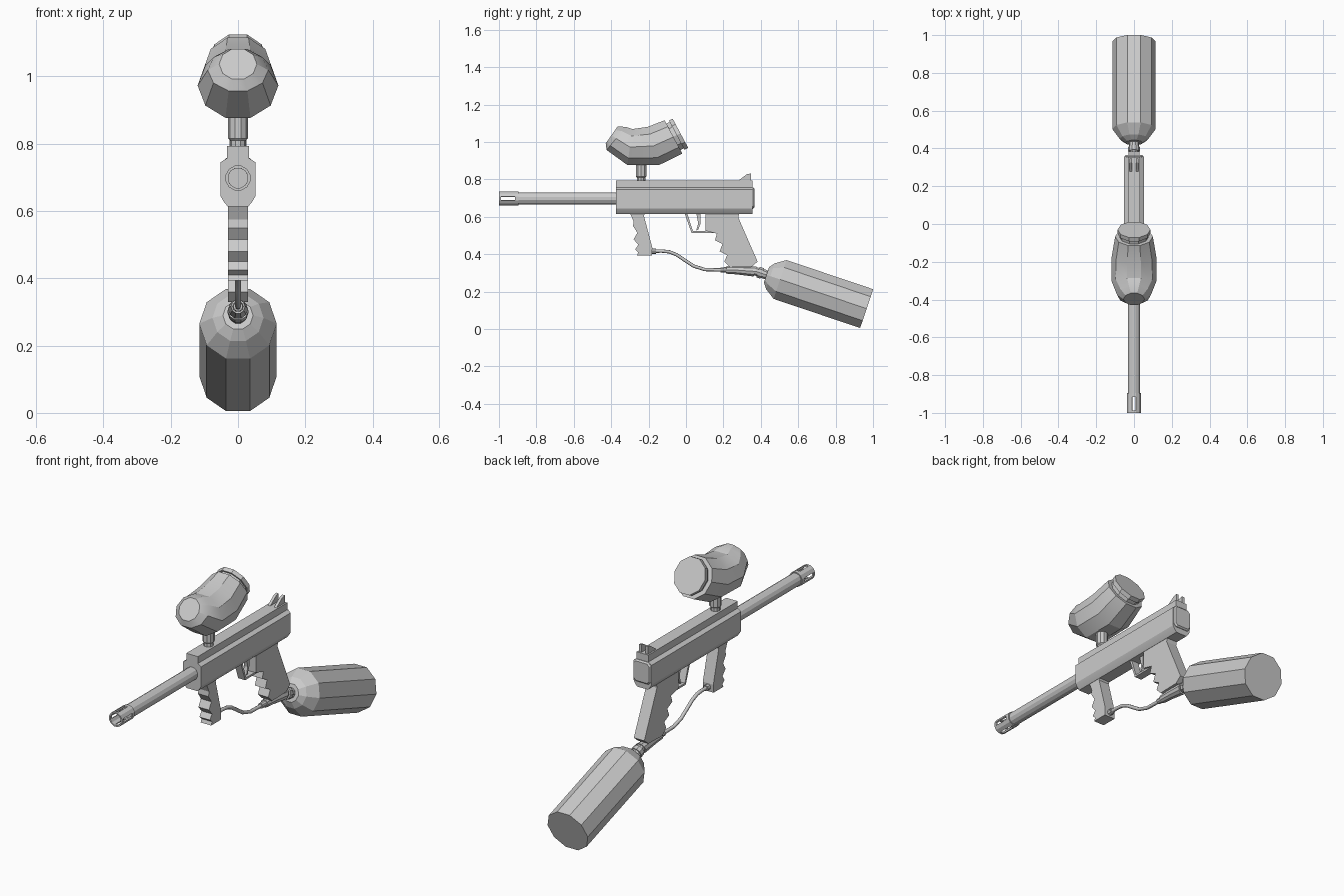
import bpy, bmesh
from math import sin, cos, pi, radians, atan2, degrees

if "Cube" in bpy.data.objects:
    bpy.data.objects.remove(bpy.data.objects["Cube"])


def finish(bm, name, smooth=None):
    bmesh.ops.recalc_face_normals(bm, faces=bm.faces)
    me = bpy.data.meshes.new(name)
    bm.to_mesh(me)
    bm.free()
    ob = bpy.data.objects.new(name, me)
    bpy.context.collection.objects.link(ob)
    if smooth:
        bpy.ops.object.select_all(action='DESELECT')
        bpy.context.view_layer.objects.active = ob
        ob.select_set(True)
        bpy.ops.object.shade_smooth_by_angle(angle=radians(smooth))
    return ob


def loft(name, rings, n=10, phase=0.0, caps=True, smooth=None, cut=None):
    """rings: (y, z, half_width, half_height, tilt in degrees), cut: side/band picker to delete."""
    bm = bmesh.new()
    loops = []
    for y, z, w, h, tilt in rings:
        t = radians(tilt)
        loops.append([bm.verts.new((w * cos(a), y - h * sin(a) * sin(t), z + h * sin(a) * cos(t)))
                      for a in (2 * pi * (i + phase) / n for i in range(n))])
    for band, (a, b) in enumerate(zip(loops, loops[1:])):
        for i in range(n):
            if cut and cut(band, i):
                continue
            j = (i + 1) % n
            bm.faces.new((a[i], a[j], b[j], b[i]))
    if caps:
        bm.faces.new(loops[0])
        bm.faces.new(loops[-1])
    return finish(bm, name, smooth)


def plate(name, profile, half, x=0.0):
    """Side (y, z) profile extruded across x."""
    bm = bmesh.new()
    f = bm.faces.new([bm.verts.new((x - half, y, z)) for y, z in profile])
    ext = bmesh.ops.extrude_face_region(bm, geom=[f])
    bmesh.ops.translate(bm, vec=(2 * half, 0, 0),
                        verts=[v for v in ext['geom'] if isinstance(v, bmesh.types.BMVert)])
    return finish(bm, name)


def bar(name, half_section, y_scales):
    """Mirrored (x, z) half section swept along y; y_scales holds (y, scale about z 0.7)."""
    sec = half_section + [(-x, z) for x, z in reversed(half_section)]
    bm = bmesh.new()
    loops = [[bm.verts.new((x * s, y, 0.7 + (z - 0.7) * s)) for x, z in sec] for y, s in y_scales]
    for a, b in zip(loops, loops[1:]):
        for i in range(len(sec)):
            j = (i + 1) % len(sec)
            bm.faces.new((a[i], a[j], b[j], b[i]))
    bm.faces.new(loops[0])
    bm.faces.new(loops[-1])
    return finish(bm, name, 25)


# Receiver with stepped octagonal section, and its rear cap
bar('receiver', [(0.033, 0.793), (0.033, 0.757), (0.052, 0.745), (0.052, 0.645),
                 (0.044, 0.63), (0.031, 0.614)], [(-0.375, 1), (0.355, 1)])
bar('rear_cap', [(0.036, 0.757), (0.05, 0.743), (0.05, 0.657), (0.036, 0.643)],
    [(0.35, 1), (0.358, 1), (0.365, 0.88)])

# Rear sight ears
for side in (-1, 1):
    plate('rear_sight_' + ('right' if side > 0 else 'left'),
          [(0.275, 0.79), (0.325, 0.827), (0.347, 0.832), (0.347, 0.79)], 0.007, side * 0.018)

# Barrel and slotted muzzle
loft('barrel', [(-0.9, 0.698, 0.033, 0.033, 0), (-0.37, 0.698, 0.033, 0.033, 0)], 12, 0.5)
muzzle = loft('muzzle', [(y, 0.698, 0.038, 0.038, 0) for y in (-1, -0.988, -0.915, -0.895)], 12, 0.5,
              caps=False, cut=lambda band, i: band == 1 and i % 3 == 2)
wall = muzzle.modifiers.new('wall', 'SOLIDIFY')
wall.thickness = 0.008

# Grips with finger grooves
plate('front_grip', [(-0.302, 0.625), (-0.28, 0.575), (-0.283, 0.55), (-0.26, 0.515), (-0.28, 0.48),
                     (-0.255, 0.45), (-0.272, 0.425), (-0.255, 0.41), (-0.262, 0.393),
                     (-0.182, 0.393), (-0.18, 0.435), (-0.225, 0.605), (-0.215, 0.625)], 0.03)
plate('rear_grip', [(0.105, 0.625), (0.105, 0.525), (0.165, 0.51), (0.155, 0.475), (0.195, 0.455),
                    (0.18, 0.415), (0.22, 0.395), (0.205, 0.36), (0.235, 0.33), (0.35, 0.333),
                    (0.383, 0.36), (0.28, 0.595), (0.285, 0.625)], 0.03)

# Trigger and guard
plate('trigger_guard', [(-0.008, 0.62), (0.03, 0.513), (0.15, 0.513), (0.15, 0.523),
                        (0.037, 0.523), (0.006, 0.62)], 0.02)
plate('trigger', [(0.055, 0.62), (0.078, 0.62), (0.078, 0.565), (0.065, 0.53),
                  (0.055, 0.527), (0.065, 0.565)], 0.01)

# Hopper: bent ten-sided shell, rear lid and feed neck
loft('hopper', [(-0.398, 1.037, 0.056, 0.058, -35), (-0.374, 1.019, 0.09, 0.084, -39),
                (-0.3, 0.973, 0.12, 0.102, -8), (-0.174, 0.979, 0.118, 0.112, 17),
                (-0.067, 1.027, 0.1, 0.106, 28)], smooth=25)
loft('hopper_lid', [(-0.07, 1.026, 0.078, 0.084, 28), (-0.05, 1.037, 0.078, 0.084, 28),
                    (-0.05, 1.037, 0.087, 0.093, 28), (-0.03, 1.047, 0.087, 0.093, 28)])
loft('feed_neck', [(-0.24, z, r, r, 90) for z, r in
                   ((0.78, 0.024), (0.81, 0.024), (0.815, 0.029), (0.89, 0.029))])

# Gas tank along a sloping axis (distance from shoulder, radius)
start, end = (0.503, 0.265), (0.966, 0.109)
slope = atan2(end[1] - start[1], end[0] - start[0])
length = (end[0] - start[0]) / cos(slope)


def along(pairs):
    return [(start[0] + t * cos(slope), start[1] + t * sin(slope), r, r, degrees(slope))
            for t, r in pairs]


loft('gas_tank', along([(-0.077, 0.045), (-0.055, 0.076), (0.0, 0.115), (length, 0.115)]))
loft('tank_valve', along([(-0.15, 0.024), (-0.125, 0.024), (-0.125, 0.031), (-0.1, 0.031),
                          (-0.1, 0.026), (-0.06, 0.026)]))
loft('tank_adapter', [(0.184, 0.316, 0.014, 0.014, 0), (0.215, 0.316, 0.016, 0.016, 0),
                      (0.215, 0.316, 0.021, 0.021, -3), (0.27, 0.315, 0.024, 0.024, -6),
                      (0.37, 0.308, 0.03, 0.03, -18)])

# Hose from front grip to adapter
path = [(-0.18, 0.416), (-0.13, 0.417), (-0.09, 0.413), (-0.05, 0.397), (-0.01, 0.37),
        (0.04, 0.337), (0.1, 0.318), (0.19, 0.316)]
rings = []
for i, (y, z) in enumerate(path):
    p, q = path[max(i - 1, 0)], path[min(i + 1, len(path) - 1)]
    rings.append((y, z, 0.009, 0.009, degrees(atan2(q[1] - p[1], q[0] - p[0]))))
loft('hose', rings, 8, smooth=50)
loft('hose_fitting', [(-0.19, 0.416, 0.015, 0.015, 0), (-0.16, 0.416, 0.015, 0.015, 0)], 8)
